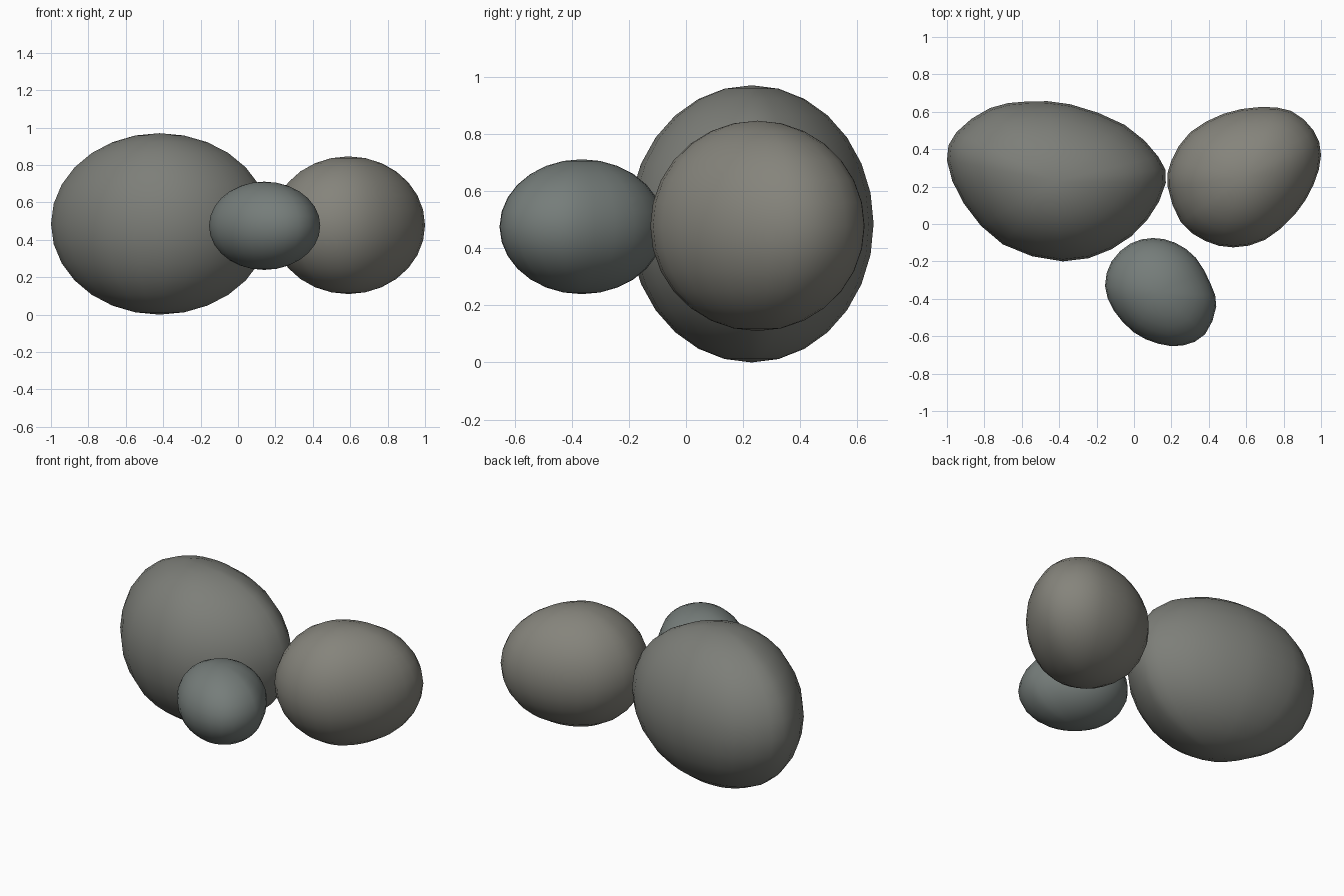
import bpy, bmesh, math
from mathutils import Vector

if "Cube" in bpy.data.objects:
    bpy.data.objects.remove(bpy.data.objects["Cube"])

RINGS = 14


def smooth_loop(points):
    """Closed Catmull-Rom loop with one extra point between each pair."""
    p = [Vector(q) for q in points]
    n = len(p)
    loop = []
    for i in range(n):
        a, b, c, d = p[i - 1], p[i], p[(i + 1) % n], p[(i + 2) % n]
        loop += [b, (9 * (b + c) - a - d) / 16]
    return loop


def pebble(name, centre, half_height, outline, colour):
    """Rounded stone: plan outline swept over an elliptical height profile."""
    c = Vector(centre)
    loop = [Vector((q.x - c.x, q.y - c.y, 0)) for q in smooth_loop(outline)]
    n = len(loop)
    bm = bmesh.new()
    top = bm.verts.new(c + Vector((0, 0, half_height)))
    bottom = bm.verts.new(c - Vector((0, 0, half_height)))
    rings = []
    for r in range(1, RINGS):
        t = math.pi * r / RINGS
        lift = Vector((0, 0, half_height * math.cos(t)))
        rings.append([bm.verts.new(c + q * math.sin(t) + lift) for q in loop])
    for i in range(n):
        j = (i + 1) % n
        bm.faces.new((top, rings[0][i], rings[0][j]))
        bm.faces.new((bottom, rings[-1][j], rings[-1][i]))
        for a, b in zip(rings, rings[1:]):
            bm.faces.new((a[i], b[i], b[j], a[j]))
    bmesh.ops.recalc_face_normals(bm, faces=bm.faces)
    for f in bm.faces:
        f.smooth = True
    mesh = bpy.data.meshes.new(name)
    bm.to_mesh(mesh)
    bm.free()
    mat = bpy.data.materials.new(name + "_grey")
    mat.diffuse_color = (*colour, 1)
    mat.use_nodes = True
    mat.node_tree.nodes["Principled BSDF"].inputs["Base Color"].default_value = mat.diffuse_color
    mesh.materials.append(mat)
    obj = bpy.data.objects.new(name, mesh)
    bpy.context.collection.objects.link(obj)


# Large stone on the left
pebble("large_stone", (-0.42, 0.23, 0.485), 0.485, [
    (0.17, 0.22), (0.13, 0.36), (-0.05, 0.53), (-0.34, 0.64),
    (-0.57, 0.655), (-0.77, 0.62), (-0.95, 0.49), (-1.0, 0.34),
    (-0.91, 0.11), (-0.70, -0.11), (-0.38, -0.20), (-0.12, -0.135),
    (0.07, 0.02)], (0.205, 0.21, 0.19))

# Medium stone on the right
pebble("medium_stone", (0.59, 0.25, 0.478), 0.368, [
    (1.0, 0.37), (0.96, 0.50), (0.84, 0.605), (0.67, 0.625),
    (0.48, 0.59), (0.30, 0.49), (0.20, 0.34), (0.18, 0.20),
    (0.25, 0.01), (0.38, -0.09), (0.53, -0.125), (0.70, -0.085),
    (0.86, 0.05), (0.96, 0.21)], (0.235, 0.23, 0.20))

# Small stone in front
pebble("small_stone", (0.14, -0.365, 0.475), 0.236, [
    (0.44, -0.44), (0.41, -0.32), (0.33, -0.18), (0.22, -0.10),
    (0.10, -0.075), (-0.02, -0.105), (-0.12, -0.20), (-0.155, -0.33),
    (-0.11, -0.46), (0.0, -0.58), (0.13, -0.64), (0.26, -0.65),
    (0.38, -0.59)], (0.18, 0.205, 0.195))
